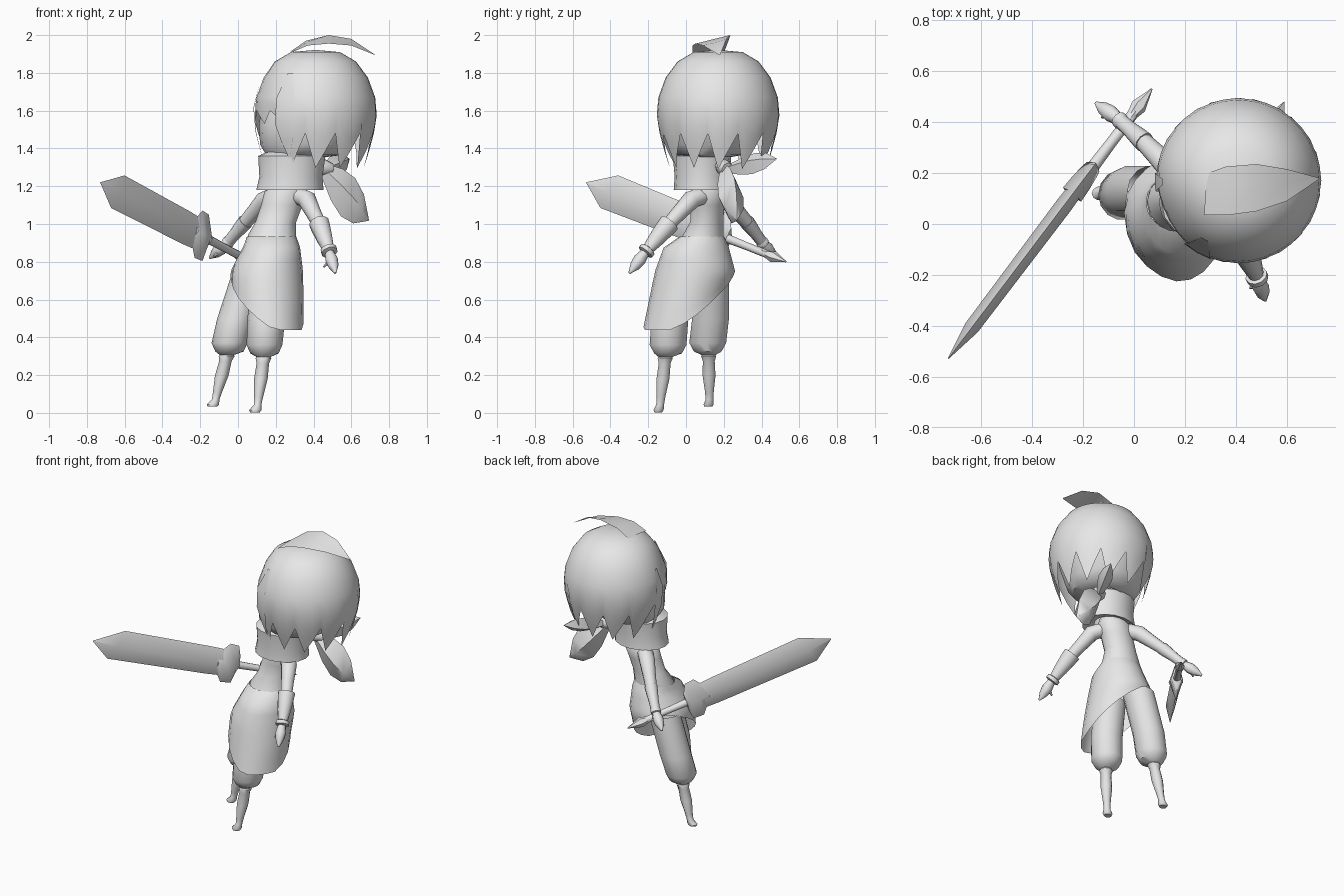
import bpy, bmesh, math
from mathutils import Vector as V

if "Cube" in bpy.data.objects:
    bpy.data.objects.remove(bpy.data.objects["Cube"])

grey = bpy.data.materials.new("plain grey")
grey.diffuse_color = (0.8, 0.8, 0.8, 1)
grey.use_nodes = True
grey.node_tree.nodes["Principled BSDF"].inputs["Base Color"].default_value = grey.diffuse_color
LEFT = V((0.66, -0.75, 0))          # direction of the figure's left side
FACE = math.radians(206)            # azimuth the head looks towards


def finish(name, bm, angle=45):
    bmesh.ops.recalc_face_normals(bm, faces=bm.faces[:])
    me = bpy.data.meshes.new(name)
    bm.to_mesh(me)
    bm.free()
    me.materials.append(grey)
    ob = bpy.data.objects.new(name, me)
    bpy.context.collection.objects.link(ob)
    bpy.ops.object.select_all(action='DESELECT')
    ob.select_set(True)
    bpy.context.view_layer.objects.active = ob
    bpy.ops.object.shade_smooth_by_angle(angle=math.radians(angle))
    return ob


def skin(name, loops, closed=True, caps=True, angle=45):
    """Join loops of points with quads."""
    bm = bmesh.new()
    rows = [[bm.verts.new(p) for p in loop] for loop in loops]
    n = len(rows[0])
    for a, b in zip(rows, rows[1:]):
        for i in range(n if closed else n - 1):
            j = (i + 1) % n
            bm.faces.new((a[i], a[j], b[j], b[i]))
    if caps:
        bm.faces.new(rows[0])
        bm.faces.new(rows[-1])
    bmesh.ops.remove_doubles(bm, verts=bm.verts[:], dist=0.0005)
    return finish(name, bm, angle)


def stack(name, rings, n=14, caps=True):
    """Horizontal rings (x, y, z, rx, ry)."""
    return skin(name, [[(x + rx * math.cos(math.tau * i / n), y + ry * math.sin(math.tau * i / n), z)
                        for i in range(n)] for x, y, z, rx, ry in rings], caps=caps)


def tube(name, path, n=10):
    """Round sections (x, y, z, r) set square to the path."""
    pts = [V(p[:3]) for p in path]
    axis = (pts[-1] - pts[0]).normalized()
    u = axis.cross(V((0.3, 0.2, 1)) if abs(axis.z) < 0.9 else V((1, 0, 0))).normalized()
    w = axis.cross(u)
    return skin(name, [[p + q[3] * (u * math.cos(math.tau * i / n) + w * math.sin(math.tau * i / n))
                        for i in range(n)] for p, q in zip(pts, path)])


def mix(table, z):
    """Interpolate rows (z, values...) sorted by falling z."""
    for a, b in zip(table, table[1:]):
        if z >= b[0]:
            t = min(1, max(0, (a[0] - z) / (a[0] - b[0])))
            return [p + (q - p) * t for p, q in zip(a[1:], b[1:])]
    return table[-1][1:]


# Torso, open at the bottom inside the skirt
stack("torso", [(.18, .085, .9, .13, .12), (.18, .09, .94, .128, .11),
                (.2, .11, 1.01, .108, .09), (.232, .115, 1.1, .11, .09), (.255, .12, 1.17, .115, .095),
                (.28, .11, 1.22, .07, .07)], caps=False)

# Wrapped skirt with a slanting hem
shape = [(.935, .178, .085, .13, .115), (.89, .18, .055, .147, .168), (.75, .152, .048, .192, .212),
         (.6, .157, .005, .19, .2), (.43, .168, -.02, .178, .21)]
N = 20
loops = []
for k in range(9):
    loop = []
    for i in range(N):
        a = math.tau * i / N
        d = V((math.cos(a), math.sin(a), 0))
        hem = max(.44, .59 - .18 * d.dot(LEFT))
        z = .935 + (hem - .935) * k / 8
        cx, cy, rx, ry = mix(shape, z)
        loop.append((cx + rx * d.x, cy + ry * d.y, z))
    loops.append(loop)
skin("skirt", loops, caps=False)

# Baggy trouser legs, shins and feet
for side, top, mid, cuff, knee, foot in (
        ("left", (.17, -.03, .72), (.15, -.085, .5), (.14, -.095, .36), (.135, -.11, .29), (.1, -.14, .015)),
        ("right", (.075, .13, .76), (-.01, .13, .5), (-.045, .115, .37), (-.06, .12, .3), (-.125, .125, .045))):
    stack(side + "_trouser", [(*top, .1, .1), (*mid, .1, .1), (*cuff, .095, .1),
                              (cuff[0], cuff[1], cuff[2] - .045, .075, .075),
                              (knee[0], knee[1], knee[2] + .005, .035, .035)], caps=False)
    k, f = V(knee), V(foot)
    step = lambda t: tuple(k.lerp(f, t))
    stack(side + "_shin", [(k.x, k.y, k.z + .02, .03, .03), (*step(0), .042, .042), (*step(.1), .033, .033),
                           (*step(.4), .036, .036), (*step(.75), .024, .024), (*step(.9), .02, .022),
                           (f.x - .008, f.y - .005, f.z, .033, .028), (f.x - .01, f.y - .007, f.z - .012, .025, .022)], 10)

# Arms, cuffs, bracelets and hands; the right sleeve is slim
for side, flare, pts in (
        ("left", 1, ((.31, .09, 1.15), (.365, .03, 1.13), (.435, -.1, .99), (.485, -.215, .85), (.515, -.3, .74))),
        ("right", .75, ((.2, .16, 1.15), (.14, .22, 1.125), (.03, .33, 1.0), (-.06, .41, .895), (-.15, .475, .82)))):
    p = [V(q) for q in pts]
    tube(side + "_upper_arm", [(*p[0], .05), (*p[1], .05), (*p[1].lerp(p[2], .5), .042), (*p[2], .036)])
    fore = lambda t: tuple(p[2].lerp(p[3], t))
    tube(side + "_cuff", [(*fore(-.12), .055 * flare), (*fore(.1), .052 * flare), (*fore(.5), .043 * flare), (*fore(.9), .03)])
    tube(side + "_bracelet", [(*fore(.85), .03), (*fore(.88), .044 * flare), (*fore(1), .044 * flare), (*fore(1.03), .026)])
    hand = lambda t: tuple(p[3].lerp(p[4], t))
    tube(side + "_hand", [(*hand(0), .024), (*hand(.35), .034), (*hand(.65), .028), (*hand(1), .006)], 8)
    thumb = p[3].lerp(p[4], .3)
    tube(side + "_thumb", [(*thumb, .016), (thumb.x - .04, thumb.y - .01, thumb.z - .045, .005)], 6)

# Scarf collar, knot and two tails
stack("scarf_collar", [(.275, .095, 1.2, .1, .09), (.275, .085, 1.18, .178, .15), (.28, .085, 1.25, .167, .145),
                       (.285, .085, 1.36, .178, .155), (.29, .09, 1.38, .14, .125)], 16, caps=False)
tube("scarf_knot", [(.42, .18, 1.31, .03), (.45, .2, 1.3, .045), (.49, .22, 1.29, .035)], 8)


def leaf(name, a, b, side, width, thick, skew=0):
    """Pointed cloth tail; skew slides its two side corners apart."""
    a, b, s = V(a), V(b), V(side).normalized()
    t = (b - a).cross(s).normalized()
    loops = []
    for u, w in ((0, .3), (.3, .82), (.55, 1), (.78, .75), (1, .03)):
        c = a.lerp(b, u)
        e = (b - a) * skew * w
        loops.append([c + s * width * w - e, c + t * thick * w, c - s * width * w + e, c - t * thick * w])
    return skin(name, loops, angle=60)


leaf("scarf_tail_low", (.45, .2, 1.29), (.692, .27, 1.02), (.5, .2, .6), .1, .07, .1)
leaf("scarf_tail_high", (.46, .21, 1.29), (.59, .48, 1.345), (.3, -.1, -.8), .06, .045)

# Head under the hair, with a broad jaw
stack("head", [(.35, .13, 1.355, .12, .11), (.35, .125, 1.365, .2, .18), (.355, .13, 1.42, .238, .228),
               (.375, .145, 1.52, .265, .26), (.4, .16, 1.62, .275, .275), (.41, .17, 1.74, .23, .23),
               (.41, .17, 1.83, .12, .12)], 18, caps=False)

# Hair cap with pointed locks and a raised fringe over the face
cap = [(1.92, .02), (1.91, .13), (1.86, .215), (1.775, .278), (1.66, .32), (1.55, .326), (1.42, .295), (1.28, .25)]
CX, CY = .41, .17
N = 36
cols = []
for i in range(N):
    a = math.tau * i / N
    away = abs((a - FACE + math.pi) % math.tau - math.pi)
    lock = i % 3
    hem = (1.29 + .04 * math.sin(i * 2.1), 1.38, 1.48)[lock]
    inset = 1 - .04 * max(0, 1 - away / math.radians(40))
    if away < math.radians(28):
        hem = (1.53, 1.6, 1.57)[lock]
    cols.append((a, hem, inset))
heights = [1.92, 1.91, 1.86, 1.775, 1.67]
loops = []
for k in range(9):
    loop = []
    for a, hem, inset in cols:
        z = heights[k] if k < 5 else 1.67 + (hem - 1.67) * (k - 4) / 4
        r = mix(cap, z)[0] * (1 if k < 3 else inset)
        loop.append((CX + r * math.cos(a), CY + r * math.sin(a), z))
    loops.append(loop)
hair = skin("hair_cap", loops, caps=False)
bm = bmesh.new()
bm.from_mesh(hair.data)
bmesh.ops.holes_fill(bm, edges=[e for e in bm.edges if e.is_boundary and min(v.co.z for v in e.verts) > 1.9], sides=N)
bm.to_mesh(hair.data)
bm.free()

# Long locks beside the face
for name, az, z0, z1, width in (("front_lock", 181, 1.74, 1.32, .12), ("cheek_lock", 240, 1.8, 1.35, .19)):
    a = math.radians(az)
    row = []
    for t, w in ((0, .3), (.3, .9), (.6, 1), (.8, .6), (1, .05)):
        z = z0 + (z1 - z0) * t
        r = mix(cap, z)[0] + .006
        row.append([(CX + r * math.cos(a + s * w * width), CY + r * math.sin(a + s * w * width), z) for s in (-1, 0, 1)])
    skin(name, row, closed=False, caps=False)

# Curled tuft on top of the head
skin("hair_tuft", [[(.275, .035, 1.905), (.28, .12, 1.915), (.29, .2, 1.905)],
                   [(.37, .035, 1.945), (.37, .14, 1.965), (.36, .225, 1.97)],
                   [(.48, .05, 1.955), (.48, .15, 1.98), (.48, .235, 2.0)],
                   [(.6, .09, 1.945), (.6, .155, 1.96), (.6, .215, 1.98)],
                   [(.725, .175, 1.895), (.725, .178, 1.896), (.725, .181, 1.897)]], closed=False, caps=False)

# Sword, placed along its own axis: d forward, w across, n through the blade
end, tip = V((.07, .53, .8)), V((-.73, -.53, 1.22))
d = (tip - end).normalized()
w = (V((0, 0, 1)) - d * d.z).normalized()
n = d.cross(w)


def bar(name, sections):
    """Diamond sections (s top, s bottom, half width, half thickness)."""
    return skin(name, [[end + d * s + w * h, end + d * (s + b) / 2 + n * t,
                        end + d * b - w * h, end + d * (s + b) / 2 - n * t] for s, b, h, t in sections], angle=60)


bar("blade", [(.46, .46, .085, .03), (.6, .6, .092, .034), (1.2, 1.26, .1, .03), (1.39, 1.39, .002, .002)])
bar("guard", [(.4, .4, .06, .03), (.43, .41, .125, .035), (.49, .48, .13, .042), (.55, .54, .05, .045)])
tube("handle", [(*(end + d * s), r) for s, r in ((.1, .022), (.28, .022), (.45, .026))], 8)
tube("pommel", [(*(end + d * s), r) for s, r in ((0, .003), (.09, .032), (.14, .02))], 6)
